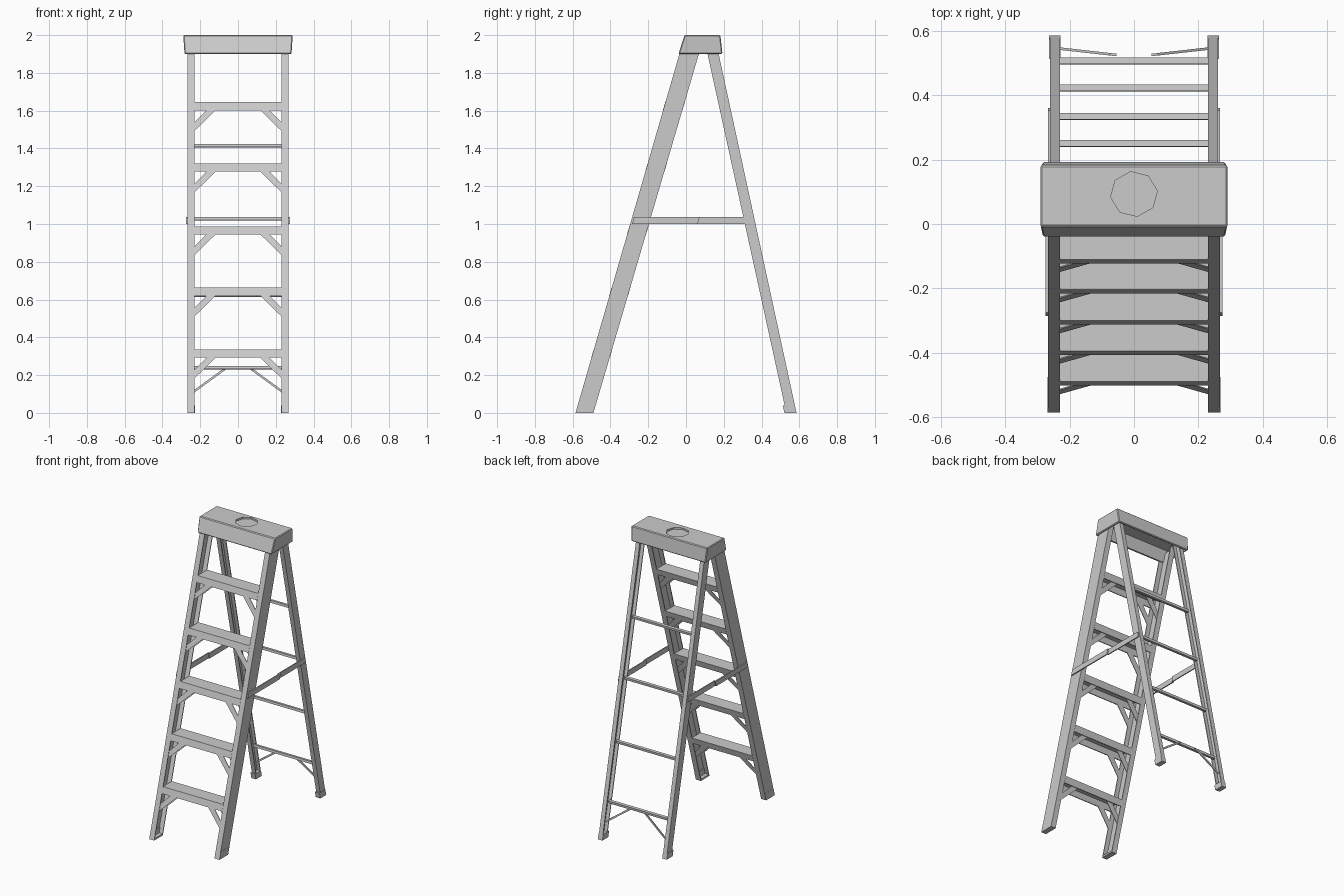
import bpy, bmesh, math
from mathutils import Vector

if "Cube" in bpy.data.objects:
    bpy.data.objects.remove(bpy.data.objects["Cube"])


def mesh_object(name, verts, faces):
    me = bpy.data.meshes.new(name)
    me.from_pydata(verts, [], faces)
    bm = bmesh.new()
    bm.from_mesh(me)
    bmesh.ops.recalc_face_normals(bm, faces=bm.faces)
    bm.to_mesh(me)
    bm.free()
    ob = bpy.data.objects.new(name, me)
    bpy.context.collection.objects.link(ob)
    return ob


def loft(name, a, b):
    # solid between two matching outlines
    n = len(a)
    faces = [list(range(n))[::-1], list(range(n, 2 * n))]
    faces += [(i, (i + 1) % n, n + (i + 1) % n, n + i) for i in range(n)]
    return mesh_object(name, list(a) + list(b), faces)


def extrude_x(name, yz, x0, x1):
    return loft(name, [(x0, y, z) for y, z in yz], [(x1, y, z) for y, z in yz])


def mix(a, b, t):
    return a + (b - a) * t


# Edge lines of the rails: y at z = 0 and at z = 1.9
FRONT = ((-0.585, -0.035), (-0.490, 0.068))
REAR = ((0.531, 0.114), (0.585, 0.173))


def edge(rail, side, z):
    return mix(rail[side][0], rail[side][1], z / 1.9)


def channel(name, rail, s, x_in, x_out, z0, z1, t):
    # C-section rail opening towards the middle
    def ring(z):
        f, b = edge(rail, 0, z), edge(rail, 1, z)
        pts = [(x_in, f), (x_out, f), (x_out, b), (x_in, b),
               (x_in, b - t), (x_out - t, b - t), (x_out - t, f + t), (x_in, f + t)]
        return [(s * x, y, z) for x, y in pts]
    return loft(name, ring(z0), ring(z1))


def foot(name, rail, s, x_in, x_out, h, grow):
    # solid shoe at the rail end
    def ring(z):
        f, b = edge(rail, 0, z) - grow, edge(rail, 1, z)
        return [(s * x, y, z) for x, y in ((x_in, f), (x_out, f), (x_out, b), (x_in, b))]
    return loft(name, ring(0), ring(h))


for s, tag in ((-1, "left"), (1, "right")):
    # Rails and feet
    channel("front_rail_" + tag, FRONT, s, 0.23, 0.267, 0.008, 1.96, 0.006)
    foot("front_foot_" + tag, FRONT, s, 0.256, 0.268, 0.05, 0)
    foot("front_foot_pad_" + tag, FRONT, s, 0.23, 0.267, 0.012, 0)
    channel("rear_rail_" + tag, REAR, s, 0.23, 0.26, 0.01, 1.96, 0.006)
    foot("rear_foot_" + tag, REAR, s, 0.228, 0.263, 0.04, 0.010)

    # Folding spreader bars
    extrude_x("spreader_front_" + tag,
              [(-0.285, 1.0), (0.062, 1.0), (0.072, 1.036), (-0.275, 1.036)],
              s * 0.267, s * 0.275)
    extrude_x("spreader_rear_" + tag,
              [(0.06, 1.0), (0.36, 1.0), (0.352, 1.036), (0.06, 1.036)],
              s * 0.260, s * 0.267)

# Steps: folded treads with front and back lips
for i, z in enumerate((0.335, 0.663, 0.988, 1.32, 1.645)):
    lip, t = z - 0.043, 0.006
    f = lambda h: edge(FRONT, 0, h) - 0.001
    b = lambda h: edge(FRONT, 1, h) + 0.001
    extrude_x(f"step_{i + 1}",
              [(f(lip), lip), (f(z), z), (b(z), z), (b(lip), lip),
               (b(lip) - t, lip), (b(z) - t, z - t), (f(z) + t, z - t), (f(lip) + t, lip)],
              -0.231, 0.231)
    # Diagonal step braces, front and back pair on each side
    for s, tag in ((-1, "left"), (1, "right")):
        for side, off in ((0, 0.004), (1, -0.008)):
            pts = [(0.231, z - 0.153), (0.231, z - 0.108), (0.165, lip + 0.003), (0.115, lip + 0.003)]
            a = [(s * x, edge(FRONT, side, h) + off, h) for x, h in pts]
            loft(f"step_brace_{i + 1}_{tag}_{side}", a, [(x, y + 0.004, h) for x, y, h in a])

# Rear horizontal bars
for i, z in enumerate((0.24, 0.622, 1.027, 1.415)):
    y = (edge(REAR, 0, z) + edge(REAR, 1, z)) / 2
    extrude_x(f"rear_bar_{i + 1}",
              [(y - 0.011, z - 0.007), (y + 0.009, z - 0.009), (y + 0.011, z + 0.007), (y - 0.009, z + 0.009)],
              -0.232, 0.232)

# Thin diagonal struts below the lowest rear bar
for s, tag in ((-1, "left"), (1, "right")):
    pts = [(0.232, 0.107), (0.232, 0.121), (0.075, 0.236), (0.055, 0.236)]
    a = [(s * x, mix(0.521, 0.540, (x - 0.06) / 0.17), z) for x, z in pts]
    loft("rear_strut_" + tag, a, [(x, y + 0.008, z) for x, y, z in a])

# Top cap with hollow underside and a round tray
def rect(x, y0, y1, z):
    return [(-x, y0, z), (x, y0, z), (x, y1, z), (-x, y1, z)]

cap = loft("top_cap", rect(0.283, -0.04, 0.193, 1.9), rect(0.29, -0.008, 0.182, 2.0))
bev = cap.modifiers.new("soft_edge", 'BEVEL')
bev.width = 0.005
bev.segments = 1
hollow = loft("cap_hollow_cutter", rect(0.272, -0.029, 0.183, 1.88), rect(0.277, 0.0, 0.175, 1.975))
circle = [(0.073 * math.cos(a), 0.093 + 0.07 * math.sin(a))
          for a in (math.radians(8 + 45 * k) for k in range(8))]
tray = loft("cap_tray_cutter", [(x, y, 1.988) for x, y in circle], [(x, y, 2.02) for x, y in circle])
for cutter in (hollow, tray):
    m = cap.modifiers.new(cutter.name, 'BOOLEAN')
    m.operation = 'DIFFERENCE'
    m.solver = 'EXACT'
    m.object = cutter
    cutter.hide_render = True
    cutter.hide_set(True)
